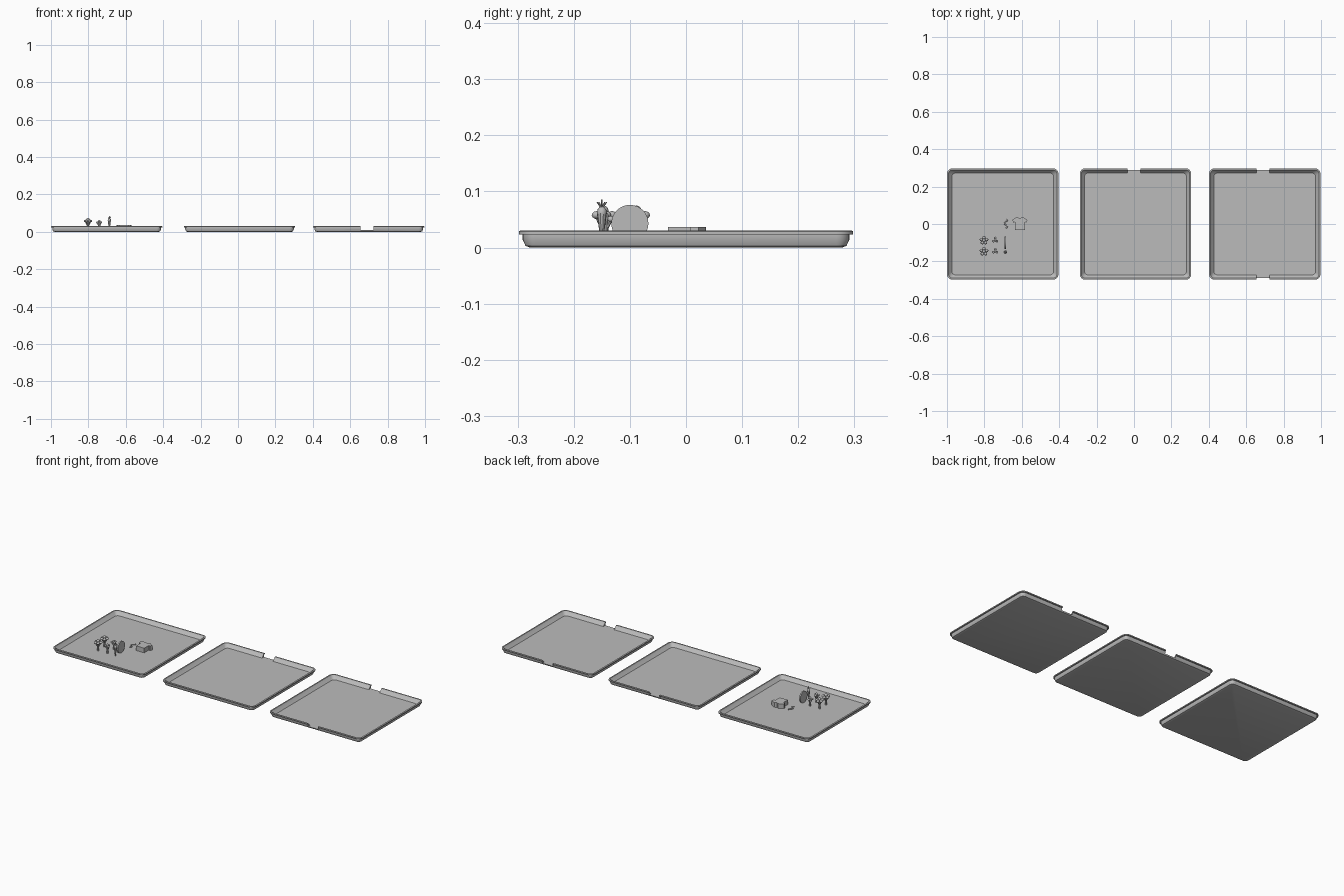
import bpy, bmesh, math
from mathutils import Matrix, Vector

cube = bpy.data.objects.get("Cube")
if cube:
    bpy.data.objects.remove(cube, do_unlink=True)

grey = bpy.data.materials.new("plain grey")
grey.use_nodes = True
colour = (0.5, 0.5, 0.5, 1)
grey.diffuse_color = colour
grey.node_tree.nodes["Principled BSDF"].inputs["Base Color"].default_value = colour

FLOOR = 0.01


def finish(bm, name, place=(0, 0, 0), smooth=True):
    bmesh.ops.recalc_face_normals(bm, faces=bm.faces)
    mesh = bpy.data.meshes.new(name)
    bm.to_mesh(mesh)
    bm.free()
    mesh.materials.append(grey)
    ob = bpy.data.objects.new(name, mesh)
    ob.location = place
    bpy.context.collection.objects.link(ob)
    if smooth:
        bpy.ops.object.select_all(action='DESELECT')
        ob.select_set(True)
        bpy.context.view_layer.objects.active = ob
        bpy.ops.object.shade_smooth_by_angle(angle=math.radians(35))
    return ob


def rounded_square(half, radius, z, steps=6):
    points = []
    for corner in range(4):
        middle = math.radians(45 + 90 * corner)
        cx = math.copysign(half - radius, math.cos(middle))
        cy = math.copysign(half - radius, math.sin(middle))
        for i in range(steps + 1):
            a = math.radians(90 * corner + 90 * i / steps)
            points.append((cx + radius * math.cos(a), cy + radius * math.sin(a), z))
    return points


def loft(bm, rings):
    rings = [[bm.verts.new(p) for p in ring] for ring in rings]
    for a, b in zip(rings, rings[1:]):
        n = len(a)
        for i in range(n):
            bm.faces.new((a[i], a[(i + 1) % n], b[(i + 1) % n], b[i]))
    bm.faces.new(rings[0][::-1])
    bm.faces.new(rings[-1])


def ball(bm, centre, size):
    m = Matrix.Translation(centre) @ Matrix.Diagonal((*size, 1))
    bmesh.ops.create_icosphere(bm, subdivisions=2, radius=1, matrix=m)


def cone(bm, low, high, r1, r2, sides=10):
    low, high = Vector(low), Vector(high)
    axis = high - low
    m = Matrix.Translation((low + high) / 2) @ axis.to_track_quat('Z', 'Y').to_matrix().to_4x4()
    bmesh.ops.create_cone(bm, cap_ends=True, segments=sides, radius1=r1, radius2=r2,
                          depth=axis.length, matrix=m)


# Trays: base, flared wall, overhanging lip, inner slope
PROFILE = [(0.278, 0), (0.286, 0.003), (0.291, 0.014), (0.291, 0.023), (0.298, 0.023),
           (0.298, 0.029), (0.296, 0.03), (0.29, 0.03), (0.286, 0.024), (0.272, FLOOR)]


def tray(name, x, notches):
    bm = bmesh.new()
    loft(bm, [rounded_square(h, h - 0.268 if h > 0.28 else 0.018, z) for h, z in PROFILE])
    ob = finish(bm, name, (x, 0, 0))
    for notch_x, side in notches:
        bm = bmesh.new()
        bmesh.ops.create_cube(bm, size=1, matrix=Matrix.Diagonal((0.07, 0.06, 0.06, 1)))
        cutter = finish(bm, "notch_cutter", (notch_x, side * 0.301, FLOOR + 0.03), False)
        cutter.hide_render = True
        mod = ob.modifiers.new("notch", 'BOOLEAN')
        mod.object = cutter
        mod.solver = 'EXACT'
        bpy.context.view_layer.objects.active = ob
        bpy.ops.object.modifier_apply(modifier=mod.name)
        bpy.data.objects.remove(cutter, do_unlink=True)


tray("left_end_tray".replace("left", "right"), -0.702, [])
tray("middle_tray", 0.008, [(0, 1)])
tray("left_end_tray", 0.699, [(0.69, 1), (0.69, -1)])

# Shirt lying on the tray floor
bm = bmesh.new()
half_shirt = [(0.011, 0.036), (0.022, 0.034), (0.04, 0.022), (0.035, 0.007),
              (0.026, 0.011), (0.026, -0.032)]
outline = [(0, 0.03)] + half_shirt + [(-x, y) for x, y in half_shirt[::-1]]
loft(bm, [[(x, y, z) for x, y in outline] for z in (FLOOR, 0.037)])
finish(bm, "shirt", (-0.61, 0, 0), False)

# Upright disc
bm = bmesh.new()
cone(bm, (-0.004, 0, 0), (0.004, 0, 0), 0.033, 0.033, 32)
finish(bm, "disc", (-0.688, -0.1, FLOOR + 0.033))

# Carrot with leaves
bm = bmesh.new()
cone(bm, (0, 0, FLOOR), (0, 0, 0.062), 0.002, 0.009)
ball(bm, (0, 0, 0.062), (0.009, 0.009, 0.012))
for i in range(5):
    a = i * math.tau / 5
    cone(bm, (0, 0, 0.07), (0.009 * math.cos(a), 0.009 * math.sin(a), 0.081), 0.002, 0.001, 6)
cone(bm, (0, 0, 0.07), (0, 0, 0.086), 0.002, 0.001, 6)
finish(bm, "carrot", (-0.688, -0.15, 0))


# Branching florets
def floret(name, x, y, reach, lobes, lobe, top):
    bm = bmesh.new()
    cone(bm, (0, 0, FLOOR), (0, 0, top - lobe), 0.006, 0.007)
    for i in range(lobes):
        a = math.pi / 2 + i * math.tau / lobes
        tip = (reach * math.cos(a), reach * math.sin(a), top - 1.9 * lobe)
        cone(bm, (0, 0, 0.03), tip, 0.004, 0.004, 8)
        ball(bm, tip, (lobe, lobe, lobe * 0.8))
    ball(bm, (0, 0, top - lobe), (lobe, lobe, lobe))
    finish(bm, name, (x, y, 0))


for row, y in (("back", -0.088), ("front", -0.147)):
    floret(row + "_large_floret", -0.802, y, 0.015, 5, 0.009, 0.075)
    floret(row + "_small_floret", -0.742, y + 0.002, 0.011, 3, 0.007, 0.064)

# Small curled ribbon on the floor
bm = bmesh.new()
path = [Vector((0.008 * math.sin(t * 0.9), 0.05 * (t / 10 - 0.5), FLOOR + 0.004)) for t in range(11)]
for a, b in zip(path, path[1:]):
    cone(bm, a, b, 0.003, 0.003, 8)
finish(bm, "curled_ribbon", (-0.685, 0.002, 0))
